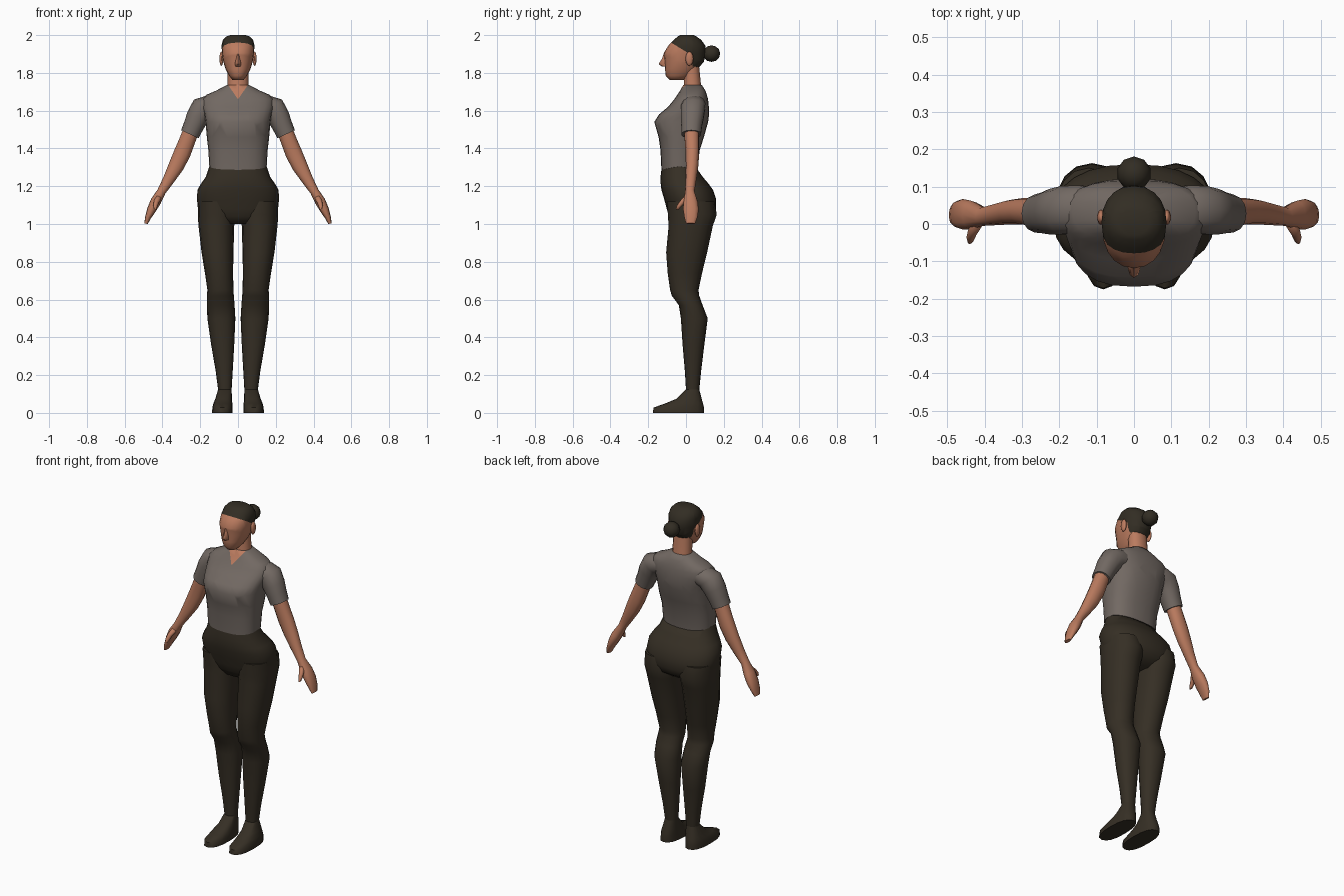
import bpy, bmesh, math
from mathutils import Vector


def material(name, rgb):
    m = bpy.data.materials.new(name)
    m.diffuse_color = (*rgb, 1)
    return m


SKIN = material("skin", (0.50, 0.20, 0.115))
GREY = material("shirt grey", (0.17, 0.142, 0.125))
DARK = material("trouser dark brown", (0.036, 0.028, 0.018))
HAIR = material("hair dark brown", (0.032, 0.026, 0.017))


def level(z, x0, x1, y0, y1):
    """Horizontal ring given by its extents."""
    return ((x0 + x1) / 2, (y0 + y1) / 2, z, (x1 - x0) / 2, (y1 - y0) / 2, 0)


def mid(z, hw, y0, y1):
    """Horizontal ring centred on x = 0."""
    return level(z, -hw, hw, y0, y1)


def finish(bm, name, mats, mirror):
    bmesh.ops.recalc_face_normals(bm, faces=bm.faces)
    me = bpy.data.meshes.new(name)
    bm.to_mesh(me)
    bm.free()
    for m in mats:
        me.materials.append(m)
    ob = bpy.data.objects.new(name, me)
    bpy.context.collection.objects.link(ob)
    if mirror:
        ob.modifiers.new("mirror", 'MIRROR').use_mirror_merge = False
    bpy.context.view_layer.objects.active = ob
    ob.select_set(True)
    bpy.ops.object.shade_smooth_by_angle(angle=math.radians(60))
    ob.select_set(False)
    return ob


def loft(name, rings, mats, n=16, power=2.2, mirror=False, cuts=(), rule=None, sag=None):
    """Skin a row of superellipse rings (cx, cy, cz, half width, half depth, tilt)."""
    bm = bmesh.new()
    rows = []
    for i, (cx, cy, cz, a, b, tilt) in enumerate(rings):
        t, row = math.radians(tilt), []
        for k in range(n):
            w = 2 * math.pi * k / n
            c, s = math.cos(w), math.sin(w)
            u = a * math.copysign(abs(c) ** (2 / power), c)
            v = b * math.copysign(abs(s) ** (2 / power), s)
            dz = -0.018 * abs(s) if sag == i else 0
            row.append(bm.verts.new((cx + u * math.cos(t), cy + v, cz + u * math.sin(t) + dz)))
        rows.append(row)
    for r, q in zip(rows, rows[1:]):
        for k in range(n):
            bm.faces.new((r[k], r[(k + 1) % n], q[(k + 1) % n], q[k]))
    bm.faces.new(rows[0])
    bm.faces.new(rows[-1])
    for co, no in cuts:
        geom = bm.verts[:] + bm.edges[:] + bm.faces[:]
        bmesh.ops.bisect_plane(bm, geom=geom, plane_co=co, plane_no=no, dist=1e-4)
    if rule:
        for f in bm.faces:
            f.material_index = rule(f.calc_center_median())
    return finish(bm, name, mats, mirror)


def ball(name, loc, size, mat, mirror=False):
    bm = bmesh.new()
    bmesh.ops.create_uvsphere(bm, u_segments=10, v_segments=6, radius=1)
    for v in bm.verts:
        v.co = Vector([c * s + o for c, s, o in zip(v.co, size, loc)])
    return finish(bm, name, [mat], mirror)


# Shirt body with a V neckline cut into the front
loft("shirt", [
    mid(1.305, .152, -.13, .062), mid(1.39, .157, -.135, .072),
    mid(1.46, .165, -.145, .095), mid(1.54, .172, -.168, .117),
    mid(1.58, .178, -.143, .122), mid(1.62, .19, -.095, .121),
    mid(1.66, .19, -.062, .117), mid(1.685, .165, -.045, .11),
    mid(1.705, .118, -.032, .103), mid(1.735, .061, -.015, .085)],
    [GREY, SKIN], n=24, power=2.5, sag=0,
    cuts=[((0, 0, 1.66), (1, 0, -.69)), ((0, 0, 1.66), (-1, 0, -.69))],
    rule=lambda c: int(c.y < .02 and abs(c.x) < .69 * (c.z - 1.66)))

# Trousers: hips, then both legs
loft("trouser_hips", [
    mid(1.0, .10, -.06, .085), mid(1.04, .185, -.088, .145),
    mid(1.08, .212, -.102, .16), mid(1.13, .217, -.115, .16),
    mid(1.18, .215, -.13, .143), mid(1.215, .195, -.134, .118),
    mid(1.25, .17, -.135, .088), mid(1.305, .152, -.13, .062)],
    [DARK], n=24, power=2.3, sag=7)
loft("trouser_legs", [
    level(1.12, .03, .212, -.10, .15), level(1.05, .012, .213, -.096, .163),
    level(.99, .02, .209, -.092, .142), level(.85, .024, .193, -.105, .112),
    level(.74, .026, .175, -.097, .085), level(.65, .024, .162, -.084, .066),
    level(.62, .022, .165, -.075, .07), level(.57, .018, .165, -.038, .088),
    level(.50, .014, .162, -.027, .115), level(.36, .02, .142, -.018, .097),
    level(.22, .028, .118, -.006, .08), level(.12, .034, .105, 0, .07)],
    [DARK], mirror=True)

# Shoes
loft("shoes", [
    level(0, .028, .137, -.175, .095), level(.028, .028, .136, -.172, .095),
    level(.05, .03, .13, -.11, .09), level(.075, .032, .12, -.05, .083),
    level(.125, .034, .105, 0, .07)], [DARK], mirror=True, power=2.4)

# Sleeves, arms, hands and thumbs
loft("sleeves", [
    (.10, .04, 1.63, .05, .055, 80), (.145, .04, 1.627, .057, .065, 68),
    (.185, .037, 1.615, .065, .066, 42), (.215, .033, 1.565, .06, .062, 30),
    (.235, .03, 1.52, .054, .056, 27), (.255, .028, 1.475, .051, .052, 25)],
    [GREY], n=14, mirror=True)
loft("arms", [
    (.25, .03, 1.49, .042, .04, 25), (.273, .032, 1.43, .043, .038, 25),
    (.295, .034, 1.375, .045, .036, 26), (.328, .032, 1.305, .041, .033, 28),
    (.367, .026, 1.235, .031, .029, 30), (.405, .02, 1.172, .023, .025, 30),
    (.435, .024, 1.12, .028, .038, 28), (.458, .026, 1.075, .024, .041, 22),
    (.476, .026, 1.035, .016, .035, 18), (.487, .024, 1.002, .009, .024, 16)],
    [SKIN], n=12, mirror=True)
loft("thumbs", [
    (.418, .008, 1.145, .016, .02, 25), (.432, -.018, 1.118, .014, .017, 25),
    (.438, -.036, 1.095, .012, .014, 25), (.44, -.046, 1.078, .007, .008, 25)],
    [SKIN], n=8, mirror=True)

# Neck
loft("neck", [mid(1.69, .062, -.02, .088), mid(1.74, .055, -.011, .08),
              mid(1.84, .055, -.012, .07)], [SKIN], n=14)


# Head, with the hair area cut out by planes along the hairline
def is_hair(c):
    above = .055 * (c.y + .07) + .09 * (c.z - 1.955) > 0
    nape = c.y > .035 and c.z - 1.835 + .4 * (c.y - .035) > 0
    return int(above or nape)


loft("head", [
    mid(1.763, .03, -.088, -.01), mid(1.785, .047, -.107, .03),
    mid(1.82, .066, -.111, .062), mid(1.86, .078, -.113, .095),
    mid(1.905, .085, -.118, .104), mid(1.945, .087, -.093, .102),
    mid(1.975, .08, -.065, .08), mid(1.993, .062, -.043, .055), mid(2.0, .04, -.03, .04)],
    [SKIN, HAIR], n=20, power=2.2, rule=is_hair,
    cuts=[((0, -.07, 1.955), (0, .055, .09)), ((0, .035, 1.835), (0, .4, 1)),
          ((0, .035, 0), (0, 1, 0))])
loft("nose", [mid(1.9, .008, -.119, -.09), mid(1.875, .011, -.127, -.09),
              mid(1.847, .017, -.145, -.09), mid(1.834, .013, -.128, -.09)],
     [SKIN], n=8, power=1.7)
ball("ears", (.088, .018, 1.875), (.011, .021, .038), SKIN, mirror=True)

# Hair bun
ball("hair_bun", (0, .135, 1.902), (.046, .046, .044), HAIR)
